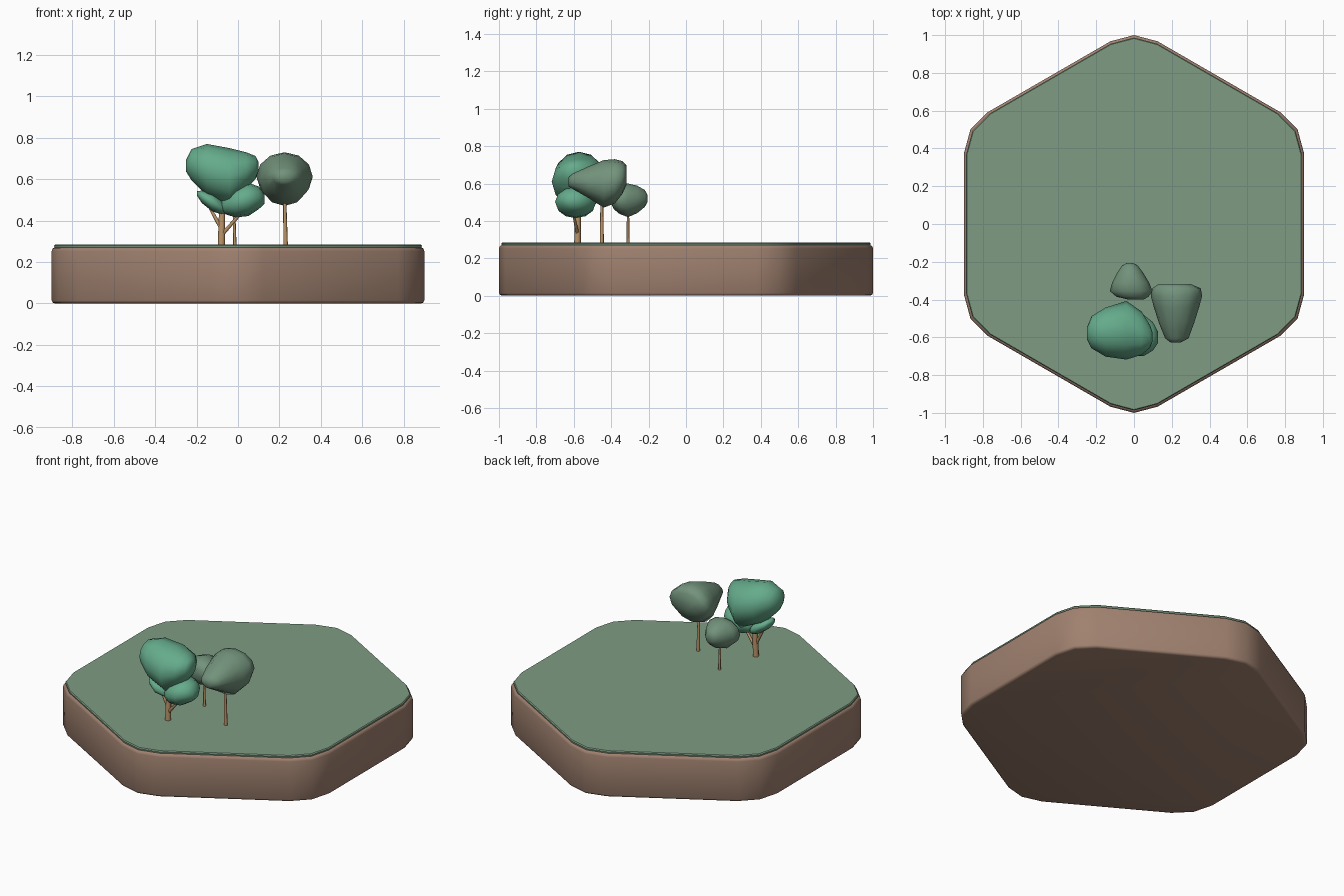
import bpy, bmesh, math
from mathutils import Vector

def material(name, rgb):
    m = bpy.data.materials.new(name)
    m.diffuse_color = (*rgb, 1)
    return m

EARTH = material("earth", (0.35, 0.22, 0.16))
GRASS = material("grass", (0.21, 0.33, 0.23))
TEAL = material("bright_leaves", (0.13, 0.41, 0.26))
SAGE = material("dull_leaves", (0.17, 0.29, 0.20))
WOOD = material("wood", (0.50, 0.30, 0.14))

def skin(name, rings, mat, angle=60):
    """Bridge equal-length rings of points and cap both ends."""
    bm = bmesh.new()
    vs = [[bm.verts.new(p) for p in ring] for ring in rings]
    n = len(vs[0])
    for a, b in zip(vs, vs[1:]):
        for i in range(n):
            j = (i + 1) % n
            bm.faces.new((a[i], a[j], b[j], b[i]))
    bm.faces.new(vs[0][::-1])
    bm.faces.new(vs[-1])
    bmesh.ops.recalc_face_normals(bm, faces=bm.faces)
    me = bpy.data.meshes.new(name)
    bm.to_mesh(me)
    bm.free()
    ob = bpy.data.objects.new(name, me)
    bpy.context.collection.objects.link(ob)
    me.materials.append(mat)
    bpy.ops.object.select_all(action='DESELECT')
    ob.select_set(True)
    bpy.context.view_layer.objects.active = ob
    bpy.ops.object.shade_smooth_by_angle(angle=math.radians(angle))
    return ob

def hexagon(inset, z):
    """Hexagon with three points around each rounded corner."""
    pts = []
    for k in range(6):
        t = math.radians(60 * k)
        for x, y in ((0.125, 0.967), (0, 1.0), (-0.125, 0.967)):
            s = 1 - inset
            pts.append((s * (x * math.cos(t) - y * math.sin(t)),
                        s * (x * math.sin(t) + y * math.cos(t)), z))
    return pts

def crown(name, axis, sections, mat, sides=12):
    """Loft of ellipses; section = (position, centre u, centre v, radius u, radius v)."""
    rings = []
    for p, cu, cv, ru, rv in sections:
        ring = []
        for i in range(sides):
            a = math.tau * i / sides
            u, v = cu + ru * math.cos(a), cv + rv * math.sin(a)
            ring.append((p, u, v) if axis == 'x' else (u, p, v))
        rings.append(ring)
    return skin(name, rings, mat, 80)

def limb(name, start, end, r0, r1):
    """Tapered round stick between two points."""
    a, b = Vector(start), Vector(end)
    q = (b - a).to_track_quat('Z', 'Y')
    rings = [[c + q @ Vector((r * math.cos(math.tau * i / 8), r * math.sin(math.tau * i / 8), 0))
              for i in range(8)] for c, r in ((a, r0), (b, r1))]
    return skin(name, rings, WOOD)

# Ground tile
skin("earth_base", [hexagon(0.018, 0), hexagon(0.005, 0.004), hexagon(0, 0.014),
                    hexagon(0, 0.252), hexagon(0.004, 0.264), hexagon(0.014, 0.27)], EARTH, 50)
skin("grass_top", [hexagon(0.015, 0.266), hexagon(0.013, 0.279), hexagon(0.018, 0.285)], GRASS, 40)

# Large branching tree
limb("large_trunk", (-0.08, -0.58, 0.28), (-0.075, -0.575, 0.55), 0.018, 0.013)
limb("left_branch", (-0.08, -0.58, 0.36), (-0.135, -0.57, 0.46), 0.010, 0.007)
limb("right_branch", (-0.08, -0.58, 0.33), (0.01, -0.60, 0.43), 0.010, 0.007)
crown("large_crown", 'x', [
    (-0.250, -0.58, 0.665, 0.03, 0.03), (-0.225, -0.573, 0.67, 0.085, 0.075),
    (-0.15, -0.572, 0.645, 0.130, 0.125), (-0.04, -0.563, 0.61, 0.155, 0.14),
    (0.04, -0.578, 0.64, 0.115, 0.09), (0.085, -0.595, 0.657, 0.06, 0.055),
    (0.098, -0.597, 0.66, 0.025, 0.025)], TEAL)
crown("right_lower_crown", 'x', [
    (-0.08, -0.59, 0.47, 0.025, 0.02), (-0.06, -0.59, 0.475, 0.06, 0.045),
    (-0.01, -0.59, 0.49, 0.105, 0.075), (0.05, -0.59, 0.502, 0.11, 0.08),
    (0.10, -0.595, 0.51, 0.075, 0.055), (0.127, -0.60, 0.505, 0.03, 0.025)], TEAL)
crown("left_lower_crown", 'x', [
    (-0.197, -0.58, 0.53, 0.02, 0.012), (-0.175, -0.58, 0.515, 0.055, 0.03),
    (-0.125, -0.575, 0.49, 0.08, 0.045), (-0.08, -0.575, 0.463, 0.055, 0.033),
    (-0.052, -0.575, 0.45, 0.02, 0.014)], TEAL)

# Medium tree, crown tapering to the front
limb("medium_trunk", (0.23, -0.45, 0.28), (0.225, -0.45, 0.54), 0.011, 0.007)
crown("medium_crown", 'y', [
    (-0.628, 0.22, 0.61, 0.025, 0.025), (-0.605, 0.227, 0.612, 0.062, 0.042),
    (-0.52, 0.225, 0.607, 0.095, 0.085), (-0.44, 0.225, 0.598, 0.12, 0.127),
    (-0.38, 0.225, 0.612, 0.136, 0.118), (-0.34, 0.225, 0.632, 0.128, 0.088),
    (-0.318, 0.215, 0.645, 0.085, 0.052)], SAGE)

# Small tree, crown tapering to the back
limb("small_trunk", (-0.015, -0.31, 0.28), (-0.02, -0.31, 0.47), 0.008, 0.006)
crown("small_crown", 'y', [
    (-0.400, 0.01, 0.52, 0.04, 0.03), (-0.385, -0.008, 0.52, 0.085, 0.058),
    (-0.355, -0.015, 0.515, 0.113, 0.078), (-0.31, -0.018, 0.51, 0.098, 0.09),
    (-0.26, -0.02, 0.515, 0.07, 0.073), (-0.22, -0.022, 0.52, 0.042, 0.045),
    (-0.206, -0.022, 0.52, 0.016, 0.02)], SAGE)
